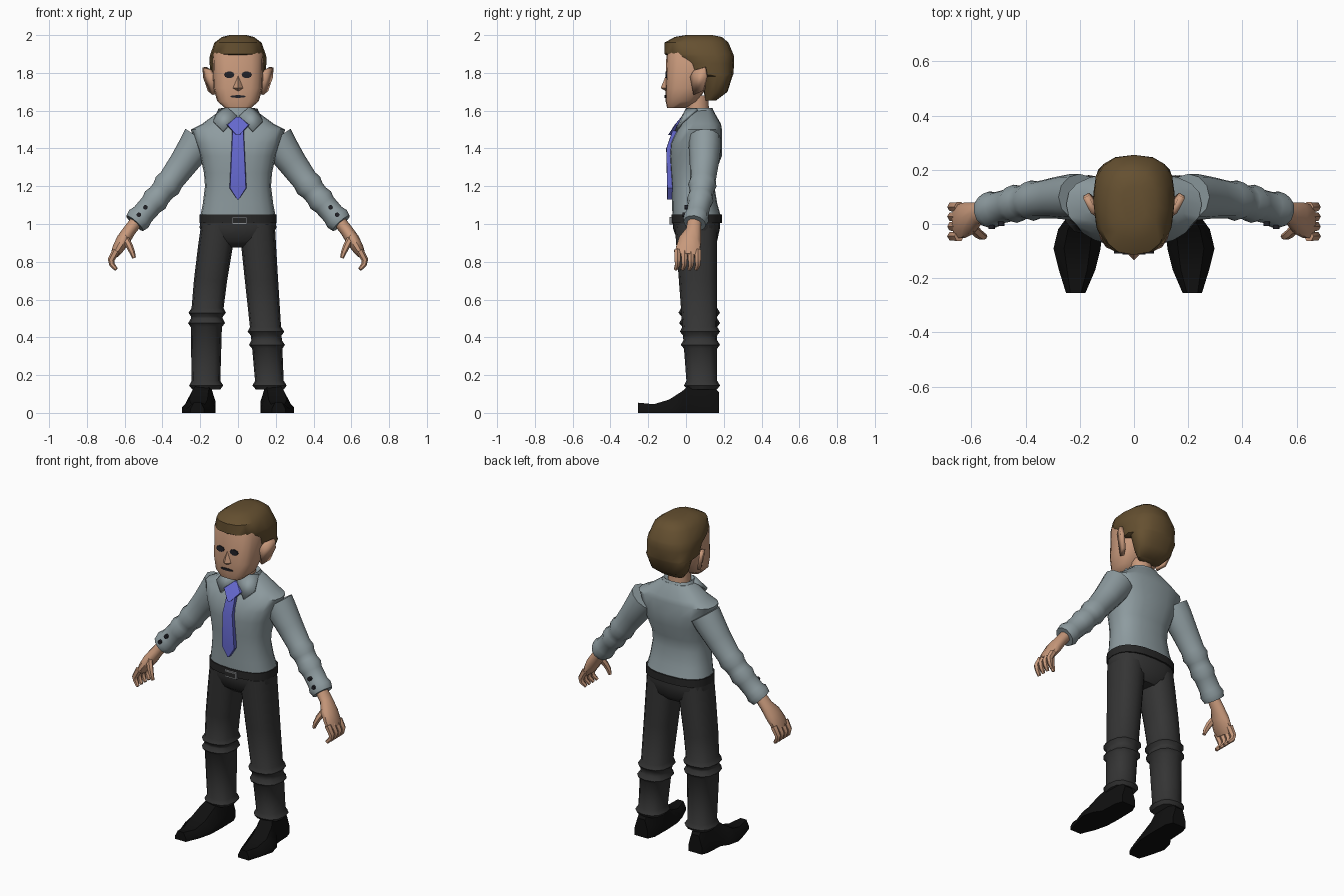
import bpy, bmesh, math
from mathutils import Vector

default_cube = bpy.data.objects.get("Cube")
if default_cube:
    bpy.data.objects.remove(default_cube, do_unlink=True)


def material(name, red, green, blue):
    mat = bpy.data.materials.new(name)
    mat.use_nodes = True
    mat.diffuse_color = (red, green, blue, 1)
    shader = mat.node_tree.nodes["Principled BSDF"]
    shader.inputs["Base Color"].default_value = mat.diffuse_color
    shader.inputs["Roughness"].default_value = .8
    return mat


SKIN = material("skin", .58, .32, .2)
HAIR = material("brown hair", .13, .08, .03)
SHIRT = material("grey shirt", .27, .33, .35)
TIE = material("blue tie", .13, .14, .62)
TROUSERS = material("charcoal trousers", .035, .035, .035)
BELT = material("belt", .02, .02, .02)
SHOE = material("black shoe", .005, .005, .005)
METAL = material("buckle metal", .25, .26, .27)
DARK = material("dark detail", .015, .015, .02)


def lerp(start, end, t):
    return start + (end - start) * t


def swell(position, centres, width, amount):
    """Ridge that rises at each centre, for folds in cloth."""
    return amount * sum(max(0, 1 - abs(position - c) / width) for c in centres)


def finish(name, bm, mat, angle):
    bmesh.ops.recalc_face_normals(bm, faces=bm.faces[:])
    mesh = bpy.data.meshes.new(name)
    bm.to_mesh(mesh)
    bm.free()
    mesh.materials.append(mat)
    mesh.shade_smooth()
    mesh.set_sharp_from_angle(angle=math.radians(angle))
    ob = bpy.data.objects.new(name, mesh)
    bpy.context.collection.objects.link(ob)
    return ob


def loft(name, rings, mat, angle=40):
    """Skin a list of point rings and cap both ends."""
    bm = bmesh.new()
    loops = [[bm.verts.new(point) for point in ring] for ring in rings]
    count = len(loops[0])
    for lower, upper in zip(loops, loops[1:]):
        for i in range(count):
            j = (i + 1) % count
            bm.faces.new((lower[i], lower[j], upper[j], upper[i]))
    bm.faces.new(loops[0])
    bm.faces.new(loops[-1])
    return finish(name, bm, mat, angle)


def outline(sides, power=2):
    """Unit circle, squarer as the power grows."""
    for i in range(sides):
        a = math.tau * i / sides
        c, s = math.cos(a), math.sin(a)
        yield (math.copysign(abs(c) ** (2 / power), c),
               math.copysign(abs(s) ** (2 / power), s))


def stack(name, rows, mat, sides=16, power=2.5, angle=40):
    """Horizontal sections: height, half width, front y, back y, centre x."""
    rings = [[(sum(centre) + u * half, lerp(front, back, (v + 1) / 2), z)
              for u, v in outline(sides, power)]
             for z, half, front, back, *centre in rows]
    return loft(name, rings, mat, angle)


def tube(name, points, radii, mat, sides=10):
    """Sections across a path, each with an in-plane and a depth radius."""
    path = [Vector(p) for p in points]
    rings = []
    for i, (centre, (wide, deep)) in enumerate(zip(path, radii)):
        along = (path[min(i + 1, len(path) - 1)] - path[max(i - 1, 0)]).normalized()
        depth = Vector((0, 1, 0))
        depth = (depth - along * depth.dot(along)).normalized()
        across = along.cross(depth)
        rings.append([centre + across * u * wide + depth * v * deep
                      for u, v in outline(sides)])
    return loft(name, rings, mat, 50)


def plate(name, corners, mat, thickness):
    """Thin sheet, fanned from its first corner."""
    bm = bmesh.new()
    verts = [bm.verts.new(c) for c in corners]
    for second, third in zip(verts[1:], verts[2:]):
        bm.faces.new((verts[0], second, third))
    ob = finish(name, bm, mat, 30)
    solid = ob.modifiers.new("thickness", "SOLIDIFY")
    solid.thickness = thickness
    solid.offset = 0


def disc(name, centre, half_width, half_height, mat, depth=.009):
    x, y, z = centre
    loft(name, [[(x + u * half_width, y + d * depth, z + v * half_height)
                 for u, v in outline(10)] for d in (-.5, .5)], mat)


# Head, hair and neck
stack("head", [(1.615, .07, -.1, 0), (1.65, .11, -.108, .06), (1.72, .13, -.108, .11),
               (1.9, .135, -.104, .16), (1.94, .11, -.09, .15)], SKIN, power=3)
stack("hair", [(1.655, .075, .1, .16), (1.7, .115, .095, .22), (1.78, .14, .085, .245),
               (1.79, .147, 0, .25), (1.85, .15, -.03, .255), (1.885, .15, -.09, .255),
               (1.9, .146, -.114, .25), (1.96, .125, -.114, .225),
               (1.99, .085, -.06, .19), (2, .045, 0, .14)], HAIR)
stack("neck", [(1.52, .07, 0, .13), (1.68, .063, 0, .12)], SKIN, sides=10, power=2)
stack("nose", [(1.79, .005, -.105, -.09), (1.72, .026, -.134, -.08),
               (1.705, .02, -.11, -.08)], SKIN, sides=4, power=2)
disc("mouth", (0, -.108, 1.675), .042, .007, DARK)

# Shirt body, collar and tie
stack("shirt_body", [(1.04, .2, -.072, .185), (1.11, .186, -.074, .165),
                     (1.2, .175, -.075, .15), (1.27, .18, -.08, .155),
                     (1.36, .2, -.086, .19), (1.43, .225, -.08, .19),
                     (1.5, .25, -.045, .19), (1.53, .19, -.025, .185),
                     (1.6, .095, .01, .145)], SHIRT, sides=20)
stack("collar_band", [(1.55, .125, -.015, .165), (1.615, .088, 0, .14),
                      (1.6, .07, .01, .125)], SHIRT, sides=12)
stack("tie_knot", [(1.567, .01, -.025, 0), (1.525, .062, -.06, -.02),
                   (1.472, .01, -.095, -.05)], TIE, sides=8, power=6, angle=25)
stack("tie_blade", [(1.5, .03, -.07, -.04), (1.4, .035, -.105, -.07),
                    (1.19, .045, -.1, -.07), (1.13, .004, -.1, -.07)],
      TIE, sides=8, power=9, angle=25)

# Hips, belt and buckle
stack("trouser_hips", [(.875, .1, 0, .13), (.91, .17, -.045, .165),
                       (.98, .203, -.07, .18), (1.03, .2, -.07, .18)], TROUSERS, sides=20)
stack("belt", [(z, .205, -.078, .19) for z in (1.005, 1.05)], BELT, sides=20)
bm = bmesh.new()
bmesh.ops.create_cube(bm, size=1)
bmesh.ops.scale(bm, vec=(.08, .02, .04), verts=bm.verts)
bmesh.ops.translate(bm, vec=(.008, -.078, 1.018), verts=bm.verts)
bm.normal_update()
front_face = min(bm.faces, key=lambda f: f.normal.y)
bmesh.ops.inset_region(bm, faces=[front_face], thickness=.009)
front_face.material_index = 1
finish("belt_buckle", bm, METAL, 30).data.materials.append(BELT)

for s, side in ((1, "left"), (-1, "right")):
    def sided(points):
        return [(s * x, y, z) for x, y, z in points]

    # Eye, ear and collar flap
    disc(side + "_eye", (s * .046, -.104, 1.79), .027, .018, DARK)
    plate(side + "_ear", sided([(.125, .045, 1.685), (.125, .03, 1.78), (.15, .045, 1.815),
                                (.178, .1, 1.83), (.176, .11, 1.78), (.15, .09, 1.705)]),
          SKIN, .022)
    plate(side + "_collar_flap", sided([(.05, .005, 1.61), (.006, -.015, 1.57),
                                        (.078, -.054, 1.49), (.13, -.02, 1.54),
                                        (.1, .06, 1.605)]), SHIRT, .014)

    # Sleeve, tapering to the cuff with folds at the elbow
    def arm_point(t):
        return (s * lerp(.2, .55, t), lerp(.1, .045, t * t),
                lerp(1.45, 1, t) - .02 * math.sin(math.pi * t))

    folds = (.5, .68, .93)
    steps = [0, .1, .25] + [f + d for f in folds for d in (-.06, 0, .06)]
    girths = [.06 + .035 * (1 - t) ** 2.5 + swell(t, folds, .05, .009) for t in steps]
    tube(side + "_sleeve", [arm_point(t) for t in steps],
         [(g, min(g, .085)) for g in girths], SHIRT, sides=12)
    for label, t in (("upper", .8), ("lower", .9)):
        x, y, z = arm_point(t)
        disc(f"{side}_{label}_cuff_button", (x + s * .01, y - .064, z + .01),
             .012, .012, DARK, depth=.018)

    # Hand with a curled row of fingers
    tube(side + "_palm", sided([(.54, .045, 1.01), (.575, .04, .965), (.608, .022, .915),
                                (.638, .01, .865), (.655, .005, .835)]),
         [(.034, .038), (.034, .042), (.037, .062), (.03, .066), (.02, .06)], SKIN)
    taper = [(r, r) for r in (.02, .018, .015, .01)]
    for k, label in enumerate(("index", "middle", "ring", "little")):
        y = -.045 + .036 * k
        tube(f"{side}_{label}_finger", sided([(.645, y, .86), (.672, y, .81),
                                              (.667, y, .785), (.645, y - .01, .76)]),
             taper, SKIN, sides=6)
    tube(side + "_thumb", sided([(.6, -.01, .93), (.575, -.035, .885),
                                 (.56, -.045, .85), (.55, -.045, .82)]),
         taper, SKIN, sides=6)

    # Trouser leg with two knee folds and a turned hem
    folds = (.43, .36, .145) if s > 0 else (.53, .475, .145)
    rows = []
    for z in [1, .88, .7] + [f + d for f in folds for d in (.025, 0, -.02)]:
        t = (1 - z) / .87
        ridge = swell(z, folds, .02, .015)
        centre = s * lerp(.1, .168, math.sin(t * math.pi / 2)) - .012 * math.sin(t * math.pi)
        rows.append((z, lerp(.095, .075, t) + ridge, lerp(-.06, .005, t) - ridge,
                     .165 + ridge, centre))
    stack(side + "_trouser_leg", rows, TROUSERS, sides=12)

    # Shoe sections from heel to toe: y, centre x, half width, height
    half = ((1, 0), (1, .4), (.55, 1))
    section = half + tuple((-u, v) for u, v in reversed(half))
    shoe = ((.174, .185, .045, .11), (.13, .183, .062, .155), (.02, .185, .066, .15),
            (-.02, .2, .08, .115), (-.09, .21, .087, .07), (-.17, .21, .067, .046),
            (-.254, .215, .036, .054))
    loft(side + "_shoe", [[(s * (x + u * w), y, v * h) for u, v in section]
                          for y, x, w, h in shoe], SHOE)
